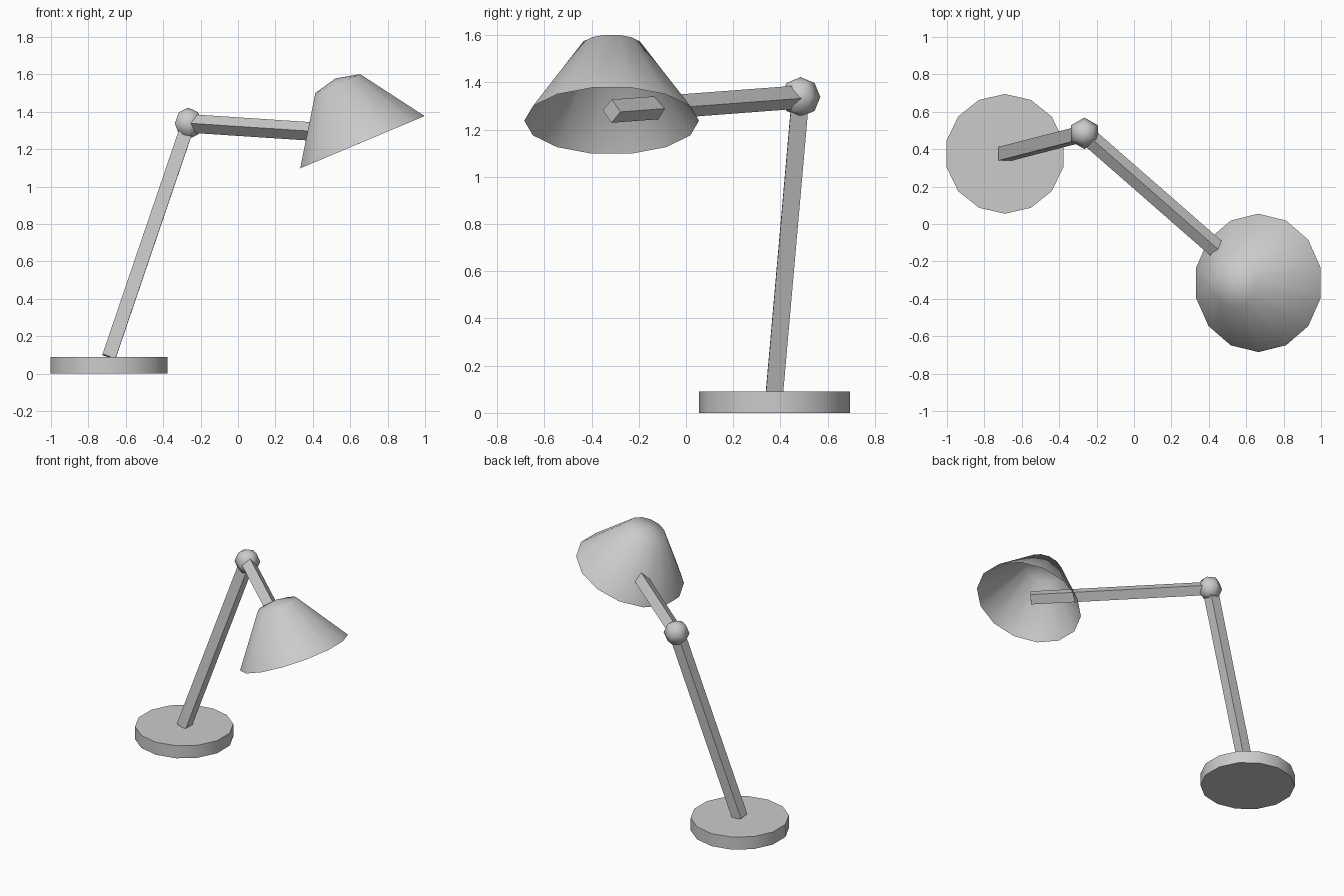
import bpy, bmesh, math
from mathutils import Vector, Matrix

if "Cube" in bpy.data.objects:
    bpy.data.objects.remove(bpy.data.objects["Cube"])

UP = Vector((0, 0, 1))
grey = bpy.data.materials.new("light_grey")
grey.diffuse_color = (0.6, 0.6, 0.6, 1)
grey.use_nodes = True
grey.node_tree.nodes["Principled BSDF"].inputs["Base Color"].default_value = grey.diffuse_color


def finish(name, bm, matrix, smooth=None):
    """Turn a bmesh into an object; smooth is the sharp-edge angle in degrees."""
    bmesh.ops.transform(bm, matrix=matrix, verts=bm.verts)
    mesh = bpy.data.meshes.new(name)
    bm.to_mesh(mesh)
    bm.free()
    mesh.materials.append(grey)
    ob = bpy.data.objects.new(name, mesh)
    bpy.context.scene.collection.objects.link(ob)
    if smooth:
        bpy.ops.object.select_all(action='DESELECT')
        ob.select_set(True)
        bpy.context.view_layer.objects.active = ob
        bpy.ops.object.shade_smooth_by_angle(angle=math.radians(smooth))
    return ob


def aim(direction):
    return UP.rotation_difference(direction).to_matrix().to_4x4()


def arm(name, start, end, side):
    """Square bar between two points."""
    d = end - start
    bm = bmesh.new()
    bmesh.ops.create_cube(bm, size=1)
    size = Matrix.Diagonal((side, side, d.length, 1))
    finish(name, bm, Matrix.Translation((start + end) / 2) @ aim(d) @ size)


foot = Vector((-0.69, 0.375, 0.09))
elbow = Vector((-0.265, 0.485, 1.338))
head = Vector((0.65, -0.315, 1.278))

# Base: 14-sided disc
bm = bmesh.new()
bmesh.ops.create_cone(bm, cap_ends=True, segments=14, radius1=0.32, radius2=0.32, depth=0.09)
finish("base", bm, Matrix.Translation((foot.x, foot.y, 0.045)), 40)

# Two square arms
arm("lower_arm", foot, elbow, 0.073)
arm("upper_arm", elbow, head, 0.07)

# Elbow joint: coarse ball
bm = bmesh.new()
bmesh.ops.create_uvsphere(bm, u_segments=6, v_segments=4, radius=0.084)
finish("elbow_joint", bm, Matrix.Translation(elbow), 80)

# Shade: thin open cone with a shallow pointed cap, tilted sideways
bm = bmesh.new()
n = 14


def ring(r, z):
    return [bm.verts.new((r * math.sin(2 * math.pi * i / n), r * math.cos(2 * math.pi * i / n), z))
            for i in range(n)]


rim, crown = ring(0.37, 0), ring(0.133, 0.34)
tip = bm.verts.new((0, 0, 0.37))
for i in range(n):
    j = (i + 1) % n
    bm.faces.new((rim[j], rim[i], crown[i], crown[j]))
    bm.faces.new((crown[j], crown[i], tip))
tilt = math.radians(22.8)
finish("lamp_shade", bm, Matrix.Translation((0.665, -0.315, 1.2375)) @ Matrix.Rotation(-tilt, 4, 'Y'), 80)
